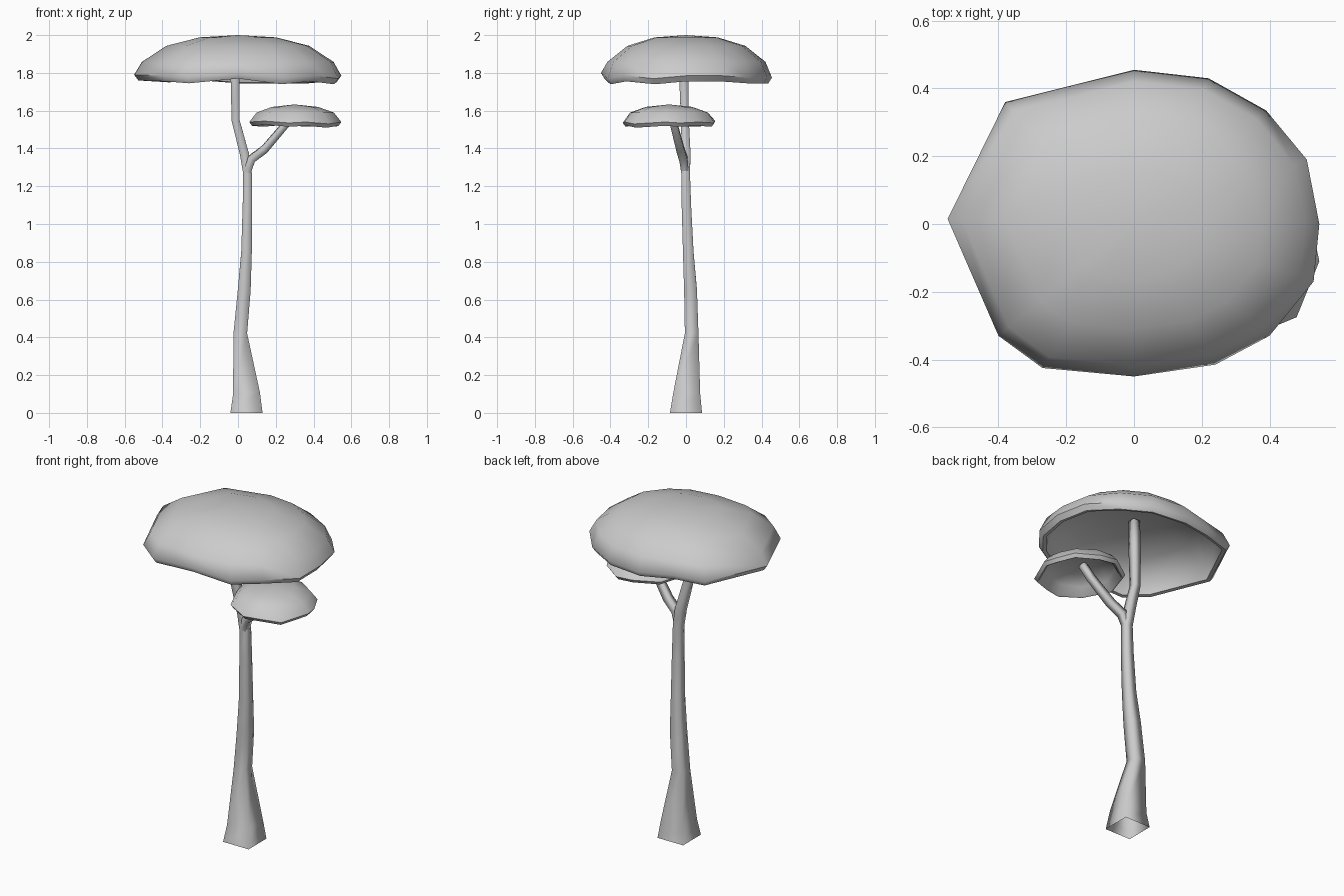
import bpy
import bmesh
from math import radians
from mathutils import Vector

if "Cube" in bpy.data.objects:
    bpy.data.objects.remove(bpy.data.objects["Cube"])


def finish(name, bm, angle):
    bmesh.ops.recalc_face_normals(bm, faces=bm.faces[:])
    mesh = bpy.data.meshes.new(name)
    bm.to_mesh(mesh)
    bm.free()
    obj = bpy.data.objects.new(name, mesh)
    bpy.context.collection.objects.link(obj)
    bpy.ops.object.select_all(action='DESELECT')
    obj.select_set(True)
    bpy.context.view_layer.objects.active = obj
    bpy.ops.object.shade_smooth_by_angle(angle=radians(angle))
    return obj


def bridge(bm, a, b):
    n = len(a)
    for i in range(n):
        bm.faces.new((a[i], a[(i + 1) % n], b[(i + 1) % n], b[i]))


# Square-section limb swept along a path of (x, y, z, half width)
def limb(name, path):
    bm = bmesh.new()
    pts = [Vector(p[:3]) for p in path]
    up = Vector((0, 0, 1))
    rings = []
    for i, p in enumerate(pts):
        tangent = pts[min(i + 1, len(pts) - 1)] - pts[max(i - 1, 0)]
        rot = up.rotation_difference(up if i == 0 else tangent)
        w = path[i][3]
        rings.append([bm.verts.new(p + rot @ Vector((sx * w, sy * w, 0)))
                      for sx, sy in ((1, 1), (-1, 1), (-1, -1), (1, -1))])
    for a, b in zip(rings, rings[1:]):
        bridge(bm, a, b)
    bm.faces.new(rings[-1])
    return finish(name, bm, 100)


# Hollow mushroom-like crown: rim is (x, y, bottom z), profile is (scale, z)
def crown(name, rim, centre, outer, inner, lip):
    bm = bmesh.new()
    cx, cy = centre

    def ring(s, z=None, dz=0):
        return [bm.verts.new((cx + (x - cx) * s, cy + (y - cy) * s,
                              (b if z is None else z) + dz)) for x, y, b in rim]

    def cap(r, z):
        tip = bm.verts.new((cx, cy, z))
        for i in range(len(r)):
            bm.faces.new((r[i], r[(i + 1) % len(r)], tip))

    edge = ring(lip)
    for prof, last in ((outer, edge), (inner, edge)):
        if prof is outer:
            nxt = ring(1, dz=0.03 if lip > 0.95 else 0.02)
            bridge(bm, last, nxt)
            last = nxt
        else:
            nxt = ring(lip - 0.04, dz=0.004)
            bridge(bm, last, nxt)
            last = nxt
        for s, z in prof[:-1]:
            nxt = ring(s, z)
            bridge(bm, last, nxt)
            last = nxt
        cap(last, prof[-1][1])
    return finish(name, bm, 60)


# Trunk running up into the main crown
limb("trunk", [
    (0.045, 0, 0, 0.085), (0.045, 0.004, 0.1, 0.071), (0.012, 0.03, 0.42, 0.036),
    (0.033, 0.024, 0.65, 0.034), (0.045, 0.012, 0.85, 0.028),
    (0.05, 0.002, 1.1, 0.025), (0.05, -0.002, 1.27, 0.023),
    (0.034, 0.0, 1.37, 0.024), (-0.013, -0.006, 1.55, 0.021),
    (-0.015, -0.012, 1.78, 0.024), (-0.012, -0.012, 1.96, 0.022)])

# Side branch
limb("side_branch", [
    (0.048, -0.005, 1.27, 0.020), (0.072, -0.014, 1.345, 0.022),
    (0.14, -0.03, 1.395, 0.021), (0.255, -0.065, 1.53, 0.019),
    (0.295, -0.085, 1.605, 0.018)])

# Large crown
crown("main_crown", [
    (-0.55, 0.015, 1.76), (-0.38, 0.36, 1.75), (-0.2, 0.405, 1.76),
    (0, 0.455, 1.745), (0.22, 0.43, 1.745), (0.39, 0.335, 1.745),
    (0.51, 0.19, 1.755), (0.547, 0, 1.755), (0.53, -0.17, 1.74),
    (0.40, -0.33, 1.755), (0.24, -0.415, 1.74), (0, -0.45, 1.77),
    (-0.27, -0.425, 1.745), (-0.40, -0.33, 1.755)],
    (0, 0),
    [(0.925, 1.858), (0.69, 1.943), (0.37, 1.988), (0, 2.0)],
    [(0.875, 1.835), (0.66, 1.91), (0.35, 1.955), (0, 1.967)], 0.96)

# Small crown
crown("side_crown", [
    (0.06, -0.10, 1.52), (0.12, 0.07, 1.515), (0.25, 0.155, 1.525),
    (0.36, 0.15, 1.515), (0.48, 0.07, 1.52), (0.53, -0.03, 1.515),
    (0.547, -0.11, 1.52), (0.48, -0.275, 1.51), (0.36, -0.325, 1.52),
    (0.27, -0.335, 1.515), (0.14, -0.27, 1.525)],
    (0.30, -0.09),
    [(0.84, 1.59), (0.5, 1.62), (0, 1.633)],
    [(0.78, 1.572), (0.45, 1.602), (0, 1.614)], 0.94)
